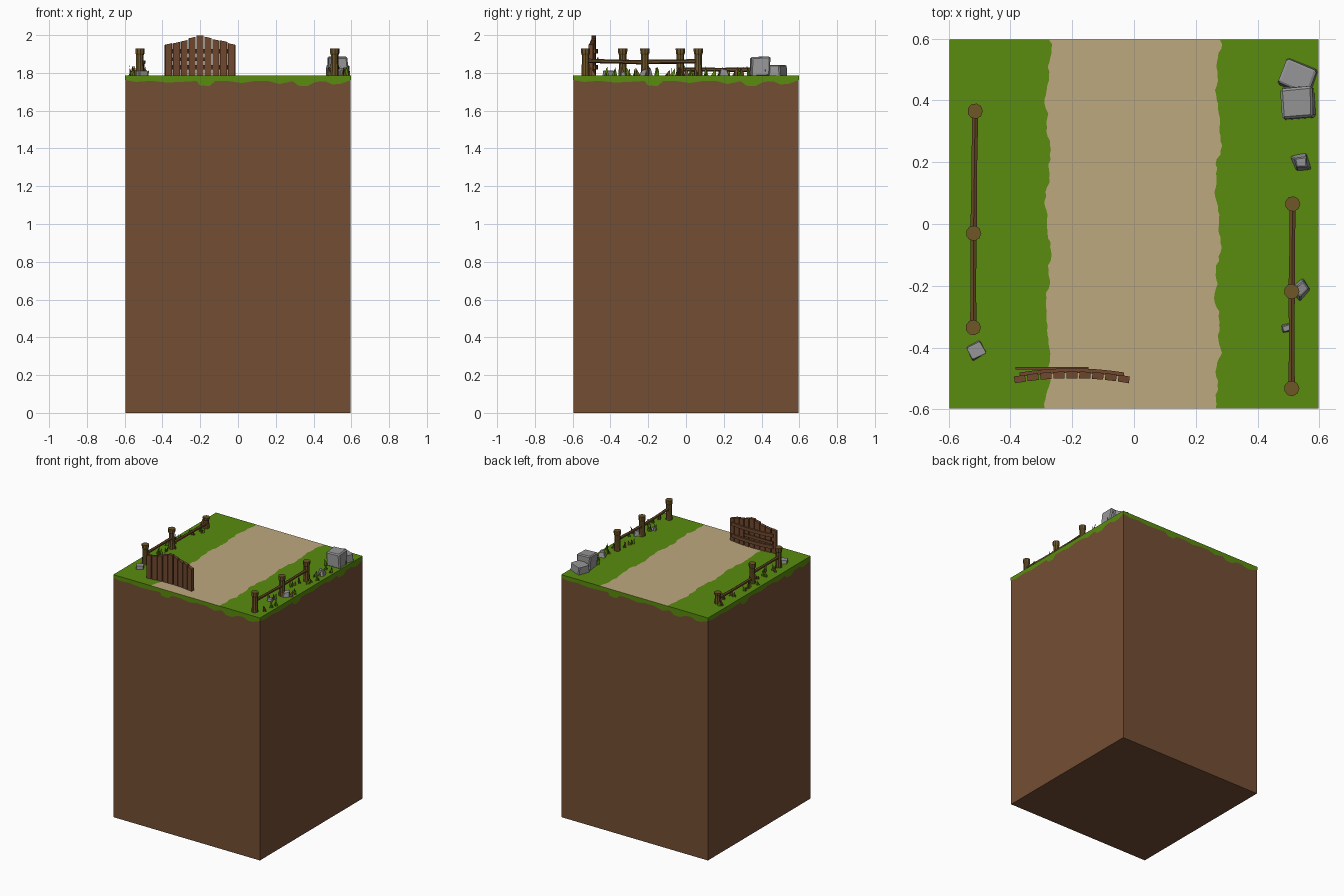
import bpy, bmesh, math, random
from mathutils import Vector, Matrix

if "Cube" in bpy.data.objects:
    bpy.data.objects.remove(bpy.data.objects["Cube"])

random.seed(4)
TOP, H = 1.785, 0.595


def mat(name, r, g, b):
    m = bpy.data.materials.new(name)
    lin = lambda c: ((c / 255 + 0.055) / 1.055) ** 2.4 if c > 10 else c / 255 / 12.92
    m.diffuse_color = (lin(r), lin(g), lin(b), 1)
    m.use_nodes = True
    m.node_tree.nodes["Principled BSDF"].inputs["Base Color"].default_value = m.diffuse_color
    return m


DIRT = mat("dirt brown", 116, 78, 52)
GRASS = mat("grass green", 90, 140, 14)
SAND = mat("path sand", 190, 169, 126)
POST = mat("post olive brown", 110, 86, 38)
RAIL = mat("rail brown", 104, 74, 38)
PLANK = mat("plank brown", 112, 72, 46)
STONE = mat("stone grey", 150, 150, 152)
DRY = mat("dry blade brown", 122, 86, 50)


def finish(bm, name, material, recalc=True):
    if recalc:
        bmesh.ops.recalc_face_normals(bm, faces=bm.faces[:])
    me = bpy.data.meshes.new(name)
    bm.to_mesh(me)
    bm.free()
    ob = bpy.data.objects.new(name, me)
    me.materials.append(material)
    bpy.context.collection.objects.link(ob)
    return ob


def box(name, center, size, material, rot=0.0):
    bm = bmesh.new()
    bmesh.ops.create_cube(bm, size=1, matrix=Matrix.Translation(center)
                          @ Matrix.Rotation(rot, 4, 'Z') @ Matrix.Diagonal((*size, 1)))
    return finish(bm, name, material)


def strip(name, a, b, material):
    """Ribbon of quads between two equally long rows of points."""
    bm = bmesh.new()
    va, vb = [bm.verts.new(p) for p in a], [bm.verts.new(p) for p in b]
    for i in range(len(a) - 1):
        bm.faces.new((va[i], va[i + 1], vb[i + 1], vb[i]))
    return finish(bm, name, material, False)


def tube(name, rings, material, n=8):
    """Low-poly lofted tube through (point, radius) rings."""
    bm = bmesh.new()
    q = (Vector(rings[-1][0]) - Vector(rings[0][0])).to_track_quat('Z', 'Y')
    loops = [[bm.verts.new(Vector(p) + q @ Vector((r * math.cos(2 * math.pi * (k + .5) / n),
              r * math.sin(2 * math.pi * (k + .5) / n), 0))) for k in range(n)] for p, r in rings]
    for lo, hi in zip(loops, loops[1:]):
        for k in range(n):
            bm.faces.new((lo[k], lo[(k + 1) % n], hi[(k + 1) % n], hi[k]))
    bm.faces.new(loops[0])
    bm.faces.new(loops[-1])
    return finish(bm, name, material)


# Earth block
box("earth_block", (0, 0, (TOP - .004) / 2), (2 * H, 2 * H, TOP - .004), DIRT)

# Ground surface: two grass lawns with a sandy path between ragged edges
E = H + .002
N = 80
ys = [-E + 2 * E * i / N for i in range(N + 1)]


def ragged(x):
    return [x + .007 * math.sin(19 * y + 9 * x) + .004 * math.sin(57 * y)
            + random.uniform(-.004, .004) for y in ys]


left, right = ragged(-.278), ragged(.272)
rows = [[(-E, y, TOP) for y in ys], [(x, y, TOP) for x, y in zip(left, ys)],
        [(x, y, TOP) for x, y in zip(right, ys)], [(E, y, TOP) for y in ys]]
for i, (nm, m) in enumerate((("grass_left", GRASS), ("sand_path", SAND), ("grass_right", GRASS))):
    strip(nm, rows[i + 1], rows[i], m)

# Grass fringe hanging over all four sides
WAVE = [(-E, 1.762), (-.54, 1.752), (-.46, 1.758), (-.38, 1.749), (-.3, 1.752), (-.22, 1.757),
        (-.20, 1.733), (-.15, 1.731), (-.12, 1.757), (-.05, 1.757), (.02, 1.746), (.09, 1.757),
        (.16, 1.757), (.22, 1.741), (.29, 1.756), (.32, 1.732), (.37, 1.731), (.41, 1.752),
        (.46, 1.756), (.5, 1.739), (.54, 1.741), (E, 1.762)]
for k, side in enumerate(("front", "right", "back", "left")):
    R = Matrix.Rotation(k * math.pi / 2, 3, 'Z')
    strip("grass_fringe_" + side, [R @ Vector((u, -E, z)) for u, z in WAVE],
          [R @ Vector((u, -E, TOP)) for u, z in WAVE], GRASS)


# Fences: posts with a flared head, rails between neighbours
def fence(name, posts, rail_z):
    for i, (x, y, h) in enumerate(posts):
        tube(f"{name}_post_{i}", [((x, y, TOP - .005), .023), ((x, y, TOP + h * .45), .020),
             ((x, y, TOP + h * .76), .020), ((x, y, TOP + h * .82), .024),
             ((x, y, TOP + h), .025)], POST, 9)
    for i, (za, zb) in enumerate(rail_z):
        a, b = posts[i], posts[i + 1]
        pa, pb = Vector((a[0], a[1], za)), Vector((b[0], b[1], zb))
        tube(f"{name}_rail_{i}", [(pa, .012), (pa.lerp(pb, .5), .010), (pb, .012)], RAIL, 6)


fence("left_fence", [(-.52, -.335, .145), (-.519, -.03, .145), (-.514, .365, .08)],
      [(1.858, 1.858), (1.818, 1.816)])
fence("right_fence", [(.51, -.532, .145), (.51, -.218, .145), (.513, .065, .145)],
      [(1.864, 1.856), (1.858, 1.862)])

# Arched plank gate standing on the path
COUNT, X0, X1 = 9, -.39, -.012
W = (X1 - X0) / COUNT


def arc(x):
    t = (x - (X0 + X1) / 2) / ((X1 - X0) / 2)
    return -.488 - .017 * t * t, math.atan(-.034 * t / ((X1 - X0) / 2))


heights = [.168, .175, .185, .202, .213, .203, .190, .183, .168]
for i, h in enumerate(heights):
    x = X0 + W * (i + .5)
    y, rot = arc(x)
    p = box(f"gate_plank_{i}", (x, y, TOP + h / 2), (W * .86, .022, h), PLANK, rot)
    for v in p.data.vertices:      # slanted tops follow the arch
        if v.co.z > TOP + .1:
            v.co.z += (v.co.x - x) * (.22 if i < 4 else -.22 if i > 4 else 0)
for z in (1.83, 1.915):
    for i in range(COUNT - 1):
        x = X0 + W * (i + 1)
        y, rot = arc(x)
        box("gate_crossbar", (x, y + .014, z), (W * 1.03, .014, .024), PLANK, rot)
box("gate_loose_bar", (-.265, -.466, 1.872), (.235, .008, .02), PLANK)


# Stones: jittered, chamfered blocks
def stone(name, x, y, size, rot, jitter=.1, taper=.88):
    bm = bmesh.new()
    bmesh.ops.create_cube(bm, size=1)
    for v in bm.verts:
        v.co += Vector([random.uniform(-jitter, jitter) for _ in range(3)])
        if v.co.z > 0:
            v.co.x *= taper
            v.co.y *= taper
    bmesh.ops.bevel(bm, geom=bm.edges[:], offset=.07, segments=1, affect='EDGES')
    bm.transform(Matrix.Translation((x, y, TOP + size[2] / 2 - .004))
                 @ Matrix.Rotation(rot, 4, 'Z') @ Matrix.Diagonal((*size, 1)))
    finish(bm, name, STONE)


stone("large_stone", .529, .39, (.108, .108, .106), .08, .04, .93)
stone("low_stone", .53, .475, (.112, .09, .06), -.4, .04, .93)
stone("pebble_a", .54, .2, (.05, .048, .04), .2, .15, .7)
stone("pebble_b", .54, -.213, (.055, .05, .04), .7, .15, .7)
stone("pebble_c", .495, -.335, (.035, .03, .025), .3, .15, .7)
stone("pebble_d", -.51, -.41, (.05, .048, .03), .5, .06, .9)


# Grass tufts: upright triangular blades along both fences
def tufts(name, material, sx, y0, y1, count):
    bm = bmesh.new()
    for i in range(count):
        c = Vector((sx * random.uniform(.485, .575), y0 + (y1 - y0) * (i + random.random()) / count, TOP))
        ang = random.uniform(0, math.pi)
        for k in range(2):
            a = ang + k * 1.4
            d = Vector((math.cos(a), math.sin(a), 0))
            h = random.uniform(.03, .055)
            lean = random.uniform(-.02, .02)
            pts = (c - d * .014, c + d * .014, c + d * lean + Vector((0, 0, h)))
            bm.faces.new([bm.verts.new(p) for p in pts])
    finish(bm, name, material, False)


tufts("left_green_tufts", GRASS, -1, -.32, .42, 9)
tufts("left_dry_tufts", DRY, -1, -.32, .42, 8)
tufts("right_green_tufts", GRASS, 1, -.5, .58, 12)
tufts("right_dry_tufts", DRY, 1, -.5, .33, 9)
